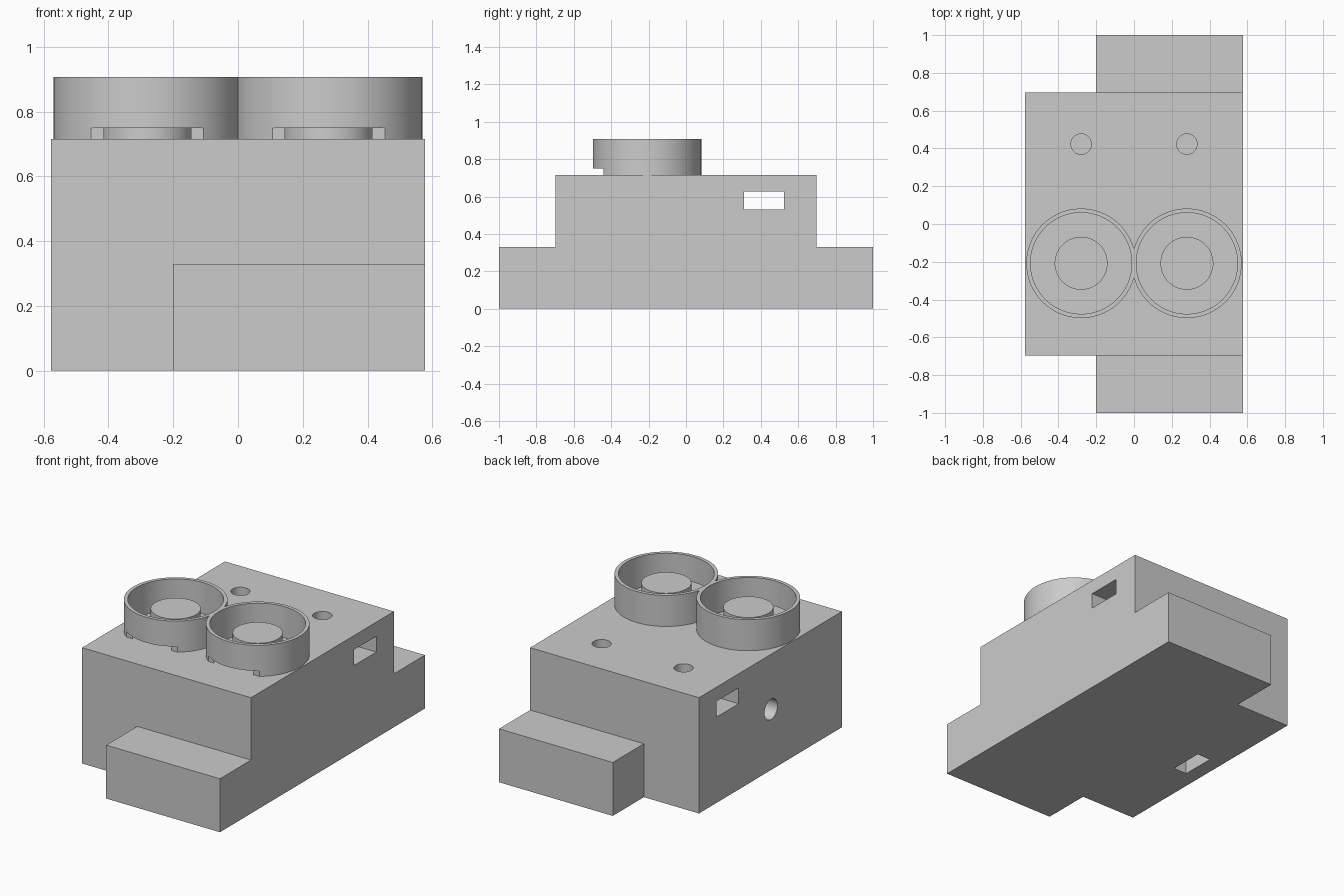
import bpy
import math

if "Cube" in bpy.data.objects:
    bpy.data.objects.remove(bpy.data.objects["Cube"], do_unlink=True)

grey = bpy.data.materials.new("plain grey")
grey.use_nodes = True
GREY = (0.6, 0.6, 0.6, 1)
grey.diffuse_color = GREY
grey.node_tree.nodes["Principled BSDF"].inputs["Base Color"].default_value = GREY


def box(name, low, high):
    centre = [(a + b) / 2 for a, b in zip(low, high)]
    bpy.ops.mesh.primitive_cube_add(size=1, location=centre)
    ob = bpy.context.object
    ob.scale = [b - a for a, b in zip(low, high)]
    bpy.ops.object.transform_apply(location=True, rotation=True, scale=True)
    ob.name = name
    ob.data.materials.append(grey)
    return ob


def cylinder(name, radius, bottom, top, x, y, sides=96):
    bpy.ops.mesh.primitive_cylinder_add(vertices=sides, radius=radius, depth=top - bottom,
                                        location=(x, y, (bottom + top) / 2))
    ob = bpy.context.object
    bpy.ops.object.transform_apply(location=True, rotation=True, scale=True)
    ob.name = name
    ob.data.materials.append(grey)
    return ob


def combine(target, other, operation):
    """Apply a boolean to target and discard the other object."""
    mod = target.modifiers.new("boolean", "BOOLEAN")
    mod.operation = operation
    mod.solver = "EXACT"
    mod.object = other
    bpy.context.view_layer.objects.active = target
    bpy.ops.object.modifier_apply(modifier=mod.name)
    bpy.data.objects.remove(other, do_unlink=True)


def smooth(ob):
    bpy.ops.object.select_all(action="DESELECT")
    ob.select_set(True)
    bpy.context.view_layer.objects.active = ob
    bpy.ops.object.shade_smooth_by_angle(angle=math.radians(30))


SIDE, DECK, RIM = 0.577, 0.715, 0.907
CUP_X, CUP_Y = 0.28, -0.208

# Main block with a low tongue running out at both ends
body = box("body", (-SIDE, -0.697, 0), (SIDE, 0.697, DECK))
combine(body, box("tongue", (-0.2, -1, 0), (SIDE, 1, 0.33)), "UNION")

# Nut slots: one across the back, one up from the underside
combine(body, box("cross_slot", (-1, 0.31, 0.53), (1, 0.525, 0.627)), "DIFFERENCE")
combine(body, box("base_slot", (-0.485, -0.107, -0.1), (-0.393, 0.107, 0.48)), "DIFFERENCE")

# Screw holes in the deck and in the side
for x in (-CUP_X, CUP_X):
    combine(body, cylinder("deck_hole", 0.054, 0.4, 0.8, x, 0.423, 48), "DIFFERENCE")
side_hole = cylinder("side_hole", 0.063, -0.17, 0.17, 0, 0, 48)
side_hole.rotation_euler = (0, math.pi / 2, 0)
side_hole.location = (-0.5, -0.005, 0.375)
combine(body, side_hole, "DIFFERENCE")
smooth(body)

# Pair of joined round cups with a notch under the front of each
cups = cylinder("cups", 0.29, DECK, RIM, -CUP_X, CUP_Y)
combine(cups, cylinder("cup", 0.29, DECK, RIM, CUP_X, CUP_Y), "UNION")
for x in (-CUP_X, CUP_X):
    combine(cups, cylinder("bore", 0.268, 0.6, 1, x, CUP_Y), "DIFFERENCE")
combine(cups, box("notch", (-1, -1, 0.6), (1, -0.44, 0.75)), "DIFFERENCE")
smooth(cups)

# Round post inside each cup
for side, x in (("right", -CUP_X), ("left", CUP_X)):
    smooth(cylinder(side + "_post", 0.14, DECK - 0.01, 0.85, x, CUP_Y))
